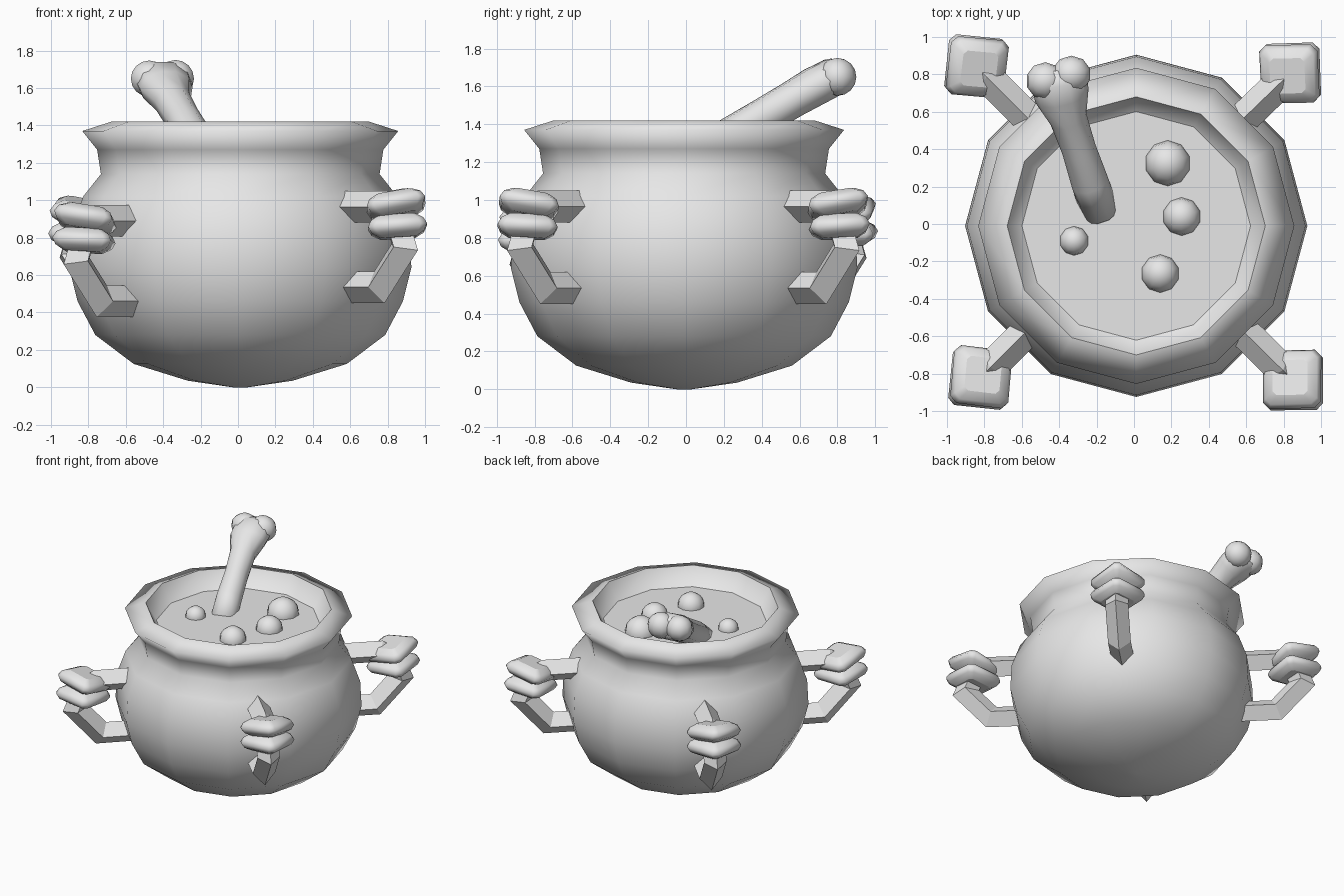
import bpy, bmesh, math
from mathutils import Vector, Matrix

if "Cube" in bpy.data.objects:
    bpy.data.objects.remove(bpy.data.objects["Cube"])

grey = bpy.data.materials.new("plain_grey")
grey.diffuse_color = (0.8, 0.8, 0.8, 1)
grey.use_nodes = True
grey.node_tree.nodes["Principled BSDF"].inputs["Base Color"].default_value = grey.diffuse_color
CENTRE = Vector((0.012, -0.01, 0))


def finish(name, bm):
    bmesh.ops.recalc_face_normals(bm, faces=bm.faces)
    mesh = bpy.data.meshes.new(name)
    bm.to_mesh(mesh)
    bm.free()
    mesh.materials.append(grey)
    obj = bpy.data.objects.new(name, mesh)
    bpy.context.collection.objects.link(obj)
    return obj


def loft(name, rings, smooth=True, caps=True, sharp=(), cap_smooth=False):
    """Skin a list of equal-length point rings; sharp lists ring indices with hard edges."""
    bm = bmesh.new()
    vs = [[bm.verts.new(p) for p in ring] for ring in rings]
    n = len(rings[0])
    for a, b in zip(vs, vs[1:]):
        for i in range(n):
            f = bm.faces.new((a[i], a[(i + 1) % n], b[(i + 1) % n], b[i]))
            f.smooth = smooth
    if caps:
        for ring in (vs[0], vs[-1]):
            bm.faces.new(ring).smooth = cap_smooth
    for k in sharp:
        for i in range(n):
            bm.edges.get((vs[k][i], vs[k][(i + 1) % n])).smooth = False
    return finish(name, bm)


def circle(r, z, n=12):
    return [CENTRE + Vector((r * math.cos(i * math.tau / n), r * math.sin(i * math.tau / n), z))
            for i in range(n)]


# Pot: twelve-sided turned body with flared lip and inner wall
profile = [(0.04, 0), (0.28, 0.035), (0.57, 0.125), (0.775, 0.28), (0.87, 0.46),
           (0.915, 0.64), (0.905, 0.84), (0.84, 1.02), (0.745, 1.14), (0.765, 1.27),
           (0.845, 1.37), (0.69, 1.42), (0.60, 1.26)]
pot = loft("pot", [circle(r, z) for r, z in profile], sharp=(11,), cap_smooth=True)

# Stew surface
bm = bmesh.new()
bm.faces.new([bm.verts.new(p) for p in circle(0.612, 1.28)])
finish("stew", bm)


def ball(name, loc, r, scale=(1, 1, 1)):
    bm = bmesh.new()
    bmesh.ops.create_uvsphere(bm, u_segments=10, v_segments=8, radius=r)
    for f in bm.faces:
        f.smooth = True
    bmesh.ops.transform(bm, verts=bm.verts, matrix=Matrix.Translation(loc) @ Matrix.Diagonal((*scale, 1)))
    return finish(name, bm)


# Bubbles half sunk in the stew
for x, y, r in [(0.18, 0.325, 0.122), (0.255, 0.04, 0.102), (0.14, -0.265, 0.102), (-0.32, -0.09, 0.078)]:
    ball("bubble", (x, y, 1.28), r)

# Bone: tapered shaft flaring into two knobs
shaft = [((-0.18, 0.06, 1.22), 0.10, 0.10), ((-0.235, 0.22, 1.33), 0.10, 0.10),
         ((-0.295, 0.40, 1.435), 0.092, 0.10), ((-0.35, 0.56, 1.53), 0.10, 0.10),
         ((-0.385, 0.68, 1.60), 0.145, 0.105), ((-0.40, 0.77, 1.645), 0.155, 0.105),
         ((-0.405, 0.83, 1.655), 0.11, 0.07)]
rings = []
for k, (c, w, h) in enumerate(shaft):
    a, b = Vector(shaft[max(k - 1, 0)][0]), Vector(shaft[min(k + 1, len(shaft) - 1)][0])
    d = (b - a).normalized()
    side = d.cross(Vector((0, 0, 1))).normalized()
    up = side.cross(d)
    rings.append([Vector(c) + side * w * math.cos(t * math.tau / 10) + up * h * math.sin(t * math.tau / 10)
                  for t in range(10)])
loft("bone_shaft", rings, cap_smooth=True)
ball("bone_knob_left", (-0.475, 0.765, 1.65), 0.1, (1.03, 1, 0.97))
ball("bone_knob_right", (-0.335, 0.80, 1.65), 0.1, (1.05, 1, 1))

# Handles: diamond-section bar bent into a hook, with two collars on the grip
PATH = [Vector(p) for p in [(0.74, 0.965), (1.09, 0.965), (1.19, 0.90), (1.25, 0.75), (1.06, 0.535), (0.74, 0.535)]]
HALF = 0.085


def bar_rings():
    out = []
    for k, p in enumerate(PATH):
        d0 = (p - PATH[k - 1]).normalized() if k else (PATH[1] - p).normalized()
        d1 = (PATH[k + 1] - p).normalized() if k < len(PATH) - 1 else d0
        t = (d0 + d1).normalized()
        m = Vector((-t.y, t.x)) * HALF / max(t.dot(d0), 0.6)
        out.append([Vector((p.x + m.x, 0, p.y + m.y)), Vector((p.x, HALF, p.y)),
                    Vector((p.x - m.x, 0, p.y - m.y)), Vector((p.x, -HALF, p.y))])
    return out


def collar_rings(r, z, tilt, twist):
    """Lens-shaped square collar with clipped corners."""
    place = (Matrix.Translation((r, 0, z)) @ Matrix.Rotation(-math.radians(tilt), 4, 'Y')
             @ Matrix.Rotation(math.radians(45 + twist), 4, 'Z'))
    out = []
    for s, h in [(0.095, -0.062), (0.14, -0.035), (0.158, 0), (0.14, 0.035), (0.095, 0.062)]:
        c = s * 0.78
        pts = [(s, -c), (s, c), (c, s), (-c, s), (-s, c), (-s, -c), (-c, -s), (c, -s)]
        out.append([place @ Vector((x, y, h)) for x, y in pts])
    return out


for side, angle, dz, dr, twist in [("front_right", -44.5, 0, 0, 0), ("back_right", 44, 0, -0.03, 3),
                                   ("back_left", 135, -0.04, 0, -6), ("front_left", 225, -0.075, -0.03, -6)]:
    parts = [loft("handle_" + side, bar_rings(), smooth=False),
             loft("upper_collar_" + side, collar_rings(1.185, 0.975, 14, twist), sharp=(0, 4)),
             loft("lower_collar_" + side, collar_rings(1.195, 0.86, 5, twist), sharp=(0, 4))]
    for o in parts:
        o.data.transform(Matrix.Translation((0, 0, dz)) @ Matrix.Rotation(math.radians(angle), 4, 'Z')
                         @ Matrix.Translation((dr, 0, 0)))
